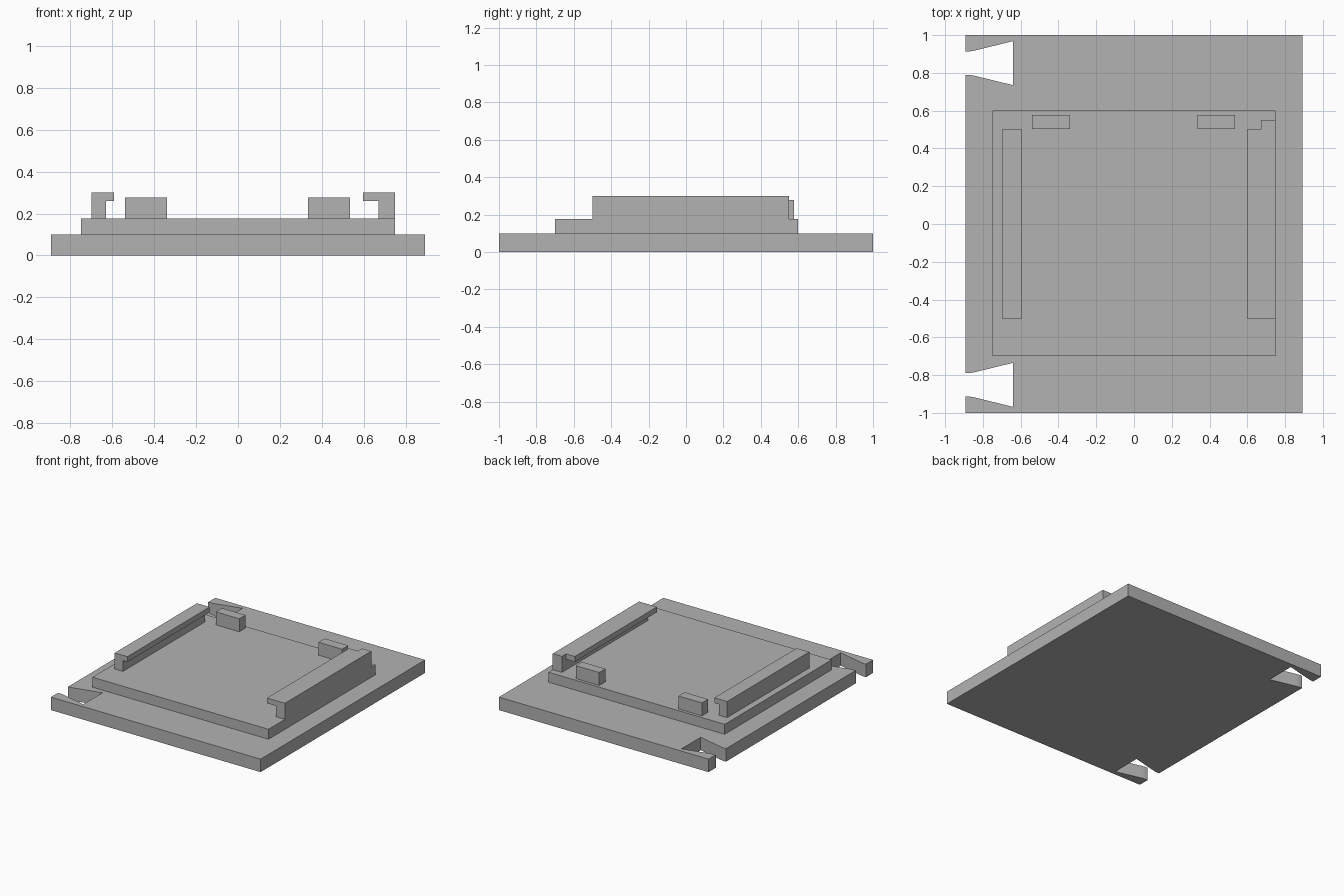
import bpy, bmesh
from mathutils import Vector

if "Cube" in bpy.data.objects:
    bpy.data.objects.remove(bpy.data.objects["Cube"])

grey = bpy.data.materials.new("plain grey")
grey.diffuse_color = (0.45, 0.45, 0.45, 1)
grey.use_nodes = True
grey.node_tree.nodes["Principled BSDF"].inputs["Base Color"].default_value = grey.diffuse_color


def extrude(name, profile, direction):
    """Closed solid from a flat outline pushed along a direction."""
    bm = bmesh.new()
    face = bm.faces.new([bm.verts.new(p) for p in profile])
    result = bmesh.ops.extrude_face_region(bm, geom=[face])
    moved = [g for g in result["geom"] if isinstance(g, bmesh.types.BMVert)]
    bmesh.ops.translate(bm, vec=Vector(direction), verts=moved)
    bmesh.ops.recalc_face_normals(bm, faces=bm.faces)
    mesh = bpy.data.meshes.new(name)
    bm.to_mesh(mesh)
    bm.free()
    mesh.materials.append(grey)
    obj = bpy.data.objects.new(name, mesh)
    bpy.context.collection.objects.link(obj)
    return obj


def box(name, x0, x1, y0, y1, z0, z1):
    corners = [(x0, y0, z0), (x1, y0, z0), (x1, y1, z0), (x0, y1, z0)]
    return extrude(name, corners, (0, 0, z1 - z0))


# base slab with two dovetail notches in the left edge
W = 0.893
notch = [(-W, 0.913), (-0.868, 0.914), (-0.845, 0.918), (-0.64, 0.968),
         (-0.64, 0.735), (-0.845, 0.785), (-0.868, 0.789), (-W, 0.79)]
half = [(W, 1), (-W, 1)] + notch
outline = half + [(x, -y) for x, y in reversed(half)]
extrude("base_slab", [(x, y, 0) for x, y in outline], (0, 0, 0.1))

# raised plate
box("raised_plate", -0.75, 0.75, -0.7, 0.6, 0.1, 0.177)


# overhanging side rails, stem with an inward lip
def rail(name, outer, stem, lip):
    section = [(outer, 0.177), (stem, 0.177), (stem, 0.26),
               (lip, 0.26), (lip, 0.301), (outer, 0.301)]
    return extrude(name, [(x, -0.5, z) for x, z in section], (0, 1, 0))


rail("left_rail", -0.7, -0.63, -0.592)
rail("right_rail", 0.75, 0.672, 0.597)
box("right_rail_end", 0.672, 0.75, 0.5, 0.55, 0.177, 0.301)

# rear stop blocks
for name, x in (("left_stop", -0.44), ("right_stop", 0.435)):
    box(name, x - 0.1, x + 0.1, 0.502, 0.577, 0.177, 0.277)
